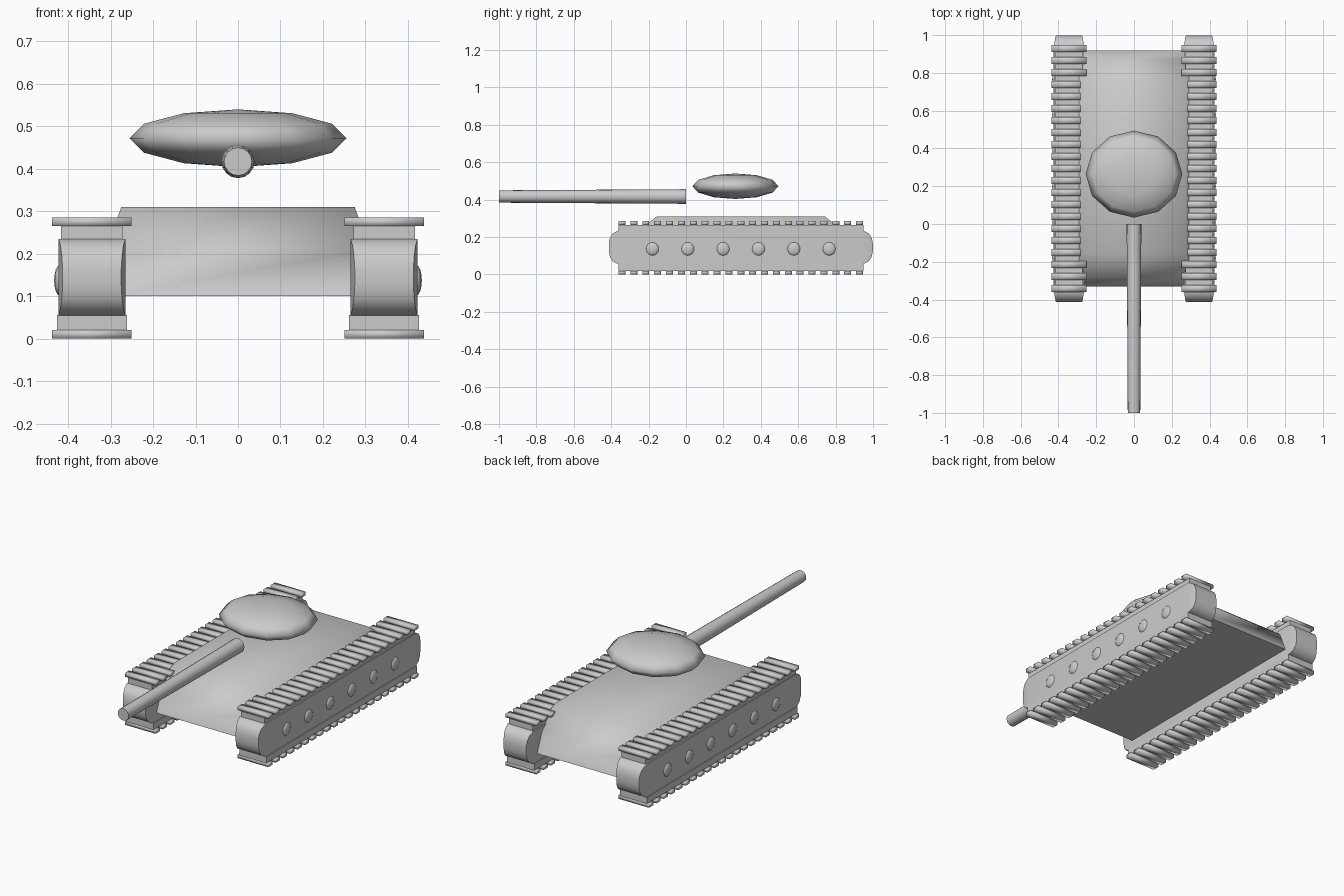
import bpy
import bmesh
import math
from mathutils import Matrix, Vector

cube = bpy.data.objects.get("Cube")
if cube:
    bpy.data.objects.remove(cube, do_unlink=True)

GREY = (0.6, 0.6, 0.6, 1.0)
grey = bpy.data.materials.new("plain_grey")
grey.use_nodes = True
grey.diffuse_color = GREY
grey.node_tree.nodes["Principled BSDF"].inputs["Base Color"].default_value = GREY

MID_Y = 0.293  # centre of the hull and tracks along y


def finish(bm, name, sharp=None):
    """Turn a bmesh into a smooth-shaded object."""
    bmesh.ops.recalc_face_normals(bm, faces=bm.faces)
    for face in bm.faces:
        face.smooth = True
    if sharp is not None:
        for edge in bm.edges:
            if len(edge.link_faces) == 2 and edge.calc_face_angle() > math.radians(sharp):
                edge.smooth = False
    mesh = bpy.data.meshes.new(name)
    bm.to_mesh(mesh)
    bm.free()
    mesh.materials.append(grey)
    obj = bpy.data.objects.new(name, mesh)
    bpy.context.collection.objects.link(obj)
    return obj


def add_box(bm, centre, size):
    bmesh.ops.create_cube(bm, size=1, matrix=Matrix.Translation(centre) @ Matrix.Diagonal((*size, 1)))


def loft(sections, place):
    """Skin rectangles given as (position, half_u, half_v)."""
    bm = bmesh.new()
    rings = []
    for t, u, v in sections:
        corners = [(-u, -v), (u, -v), (u, v), (-u, v)]
        rings.append([bm.verts.new(place(t, a, b)) for a, b in corners])
    for low, high in zip(rings, rings[1:]):
        for i in range(4):
            j = (i + 1) % 4
            bm.faces.new((low[i], low[j], high[j], high[i]))
    bm.faces.new(rings[0])
    bm.faces.new(rings[-1])
    return bm


# Hull with sloped nose and tail
hull_sections = [(0.10, 0.31, 0.625), (0.21, 0.31, 0.58), (0.31, 0.275, 0.45)]
finish(loft(hull_sections, lambda t, u, v: Vector((u, MID_Y + v, t))), "hull", sharp=75)

# Turret: flattened sphere
bm = bmesh.new()
bmesh.ops.create_uvsphere(bm, u_segments=12, v_segments=6, radius=1)
bm.transform(Matrix.Translation((0, 0.264, 0.472)) @ Matrix.Diagonal((0.256, 0.23, 0.068, 1)))
finish(bm, "turret")

# Gun barrel tapering toward the muzzle
bm = bmesh.new()
bmesh.ops.create_cone(bm, cap_ends=True, segments=16, radius1=0.039, radius2=0.033, depth=1)
bm.transform(Matrix.Translation((0, -0.5, 0.417)) @ Matrix.Rotation(math.pi / 2, 4, "X"))
finish(bm, "gun_barrel", sharp=40)

# Tracks, one set per side
END = [(0.655, 0.079, 0.09), (0.685, 0.074, 0.074), (0.70, 0.071, 0.05), (0.706, 0.069, 0.02)]
body_sections = [(-t, u, v) for t, u, v in reversed(END)] + END

for side, label in ((1, "left"), (-1, "right")):
    x = side * 0.344

    # Rounded track body
    bm = loft(body_sections, lambda t, u, v: Vector((x + u, MID_Y + t, 0.145 + v)))
    finish(bm, label + "_track_body", sharp=50)

    # Belts above and below the body
    bm = bmesh.new()
    add_box(bm, (x, MID_Y, 0.248), (0.145, 1.31, 0.035))
    add_box(bm, (x, MID_Y, 0.038), (0.165, 1.31, 0.036))
    finish(bm, label + "_track_belts", sharp=50)

    # Tread bars
    bm = bmesh.new()
    for i in range(21):
        y = MID_Y + (i - 10) * 0.0635
        for z in (0.275, 0.01):
            add_box(bm, (x, y, z), (0.187, 0.037, 0.02))
    finish(bm, label + "_tread_bars")

    # Domed wheel hubs on the outer face
    bm = bmesh.new()
    for i in range(6):
        y = MID_Y + (i - 2.5) * 0.189
        place = Matrix.Translation((side * 0.42, y, 0.137)) @ Matrix.Diagonal((0.013, 0.036, 0.036, 1))
        bmesh.ops.create_uvsphere(bm, u_segments=12, v_segments=8, radius=1, matrix=place)
    finish(bm, label + "_wheel_hubs")
